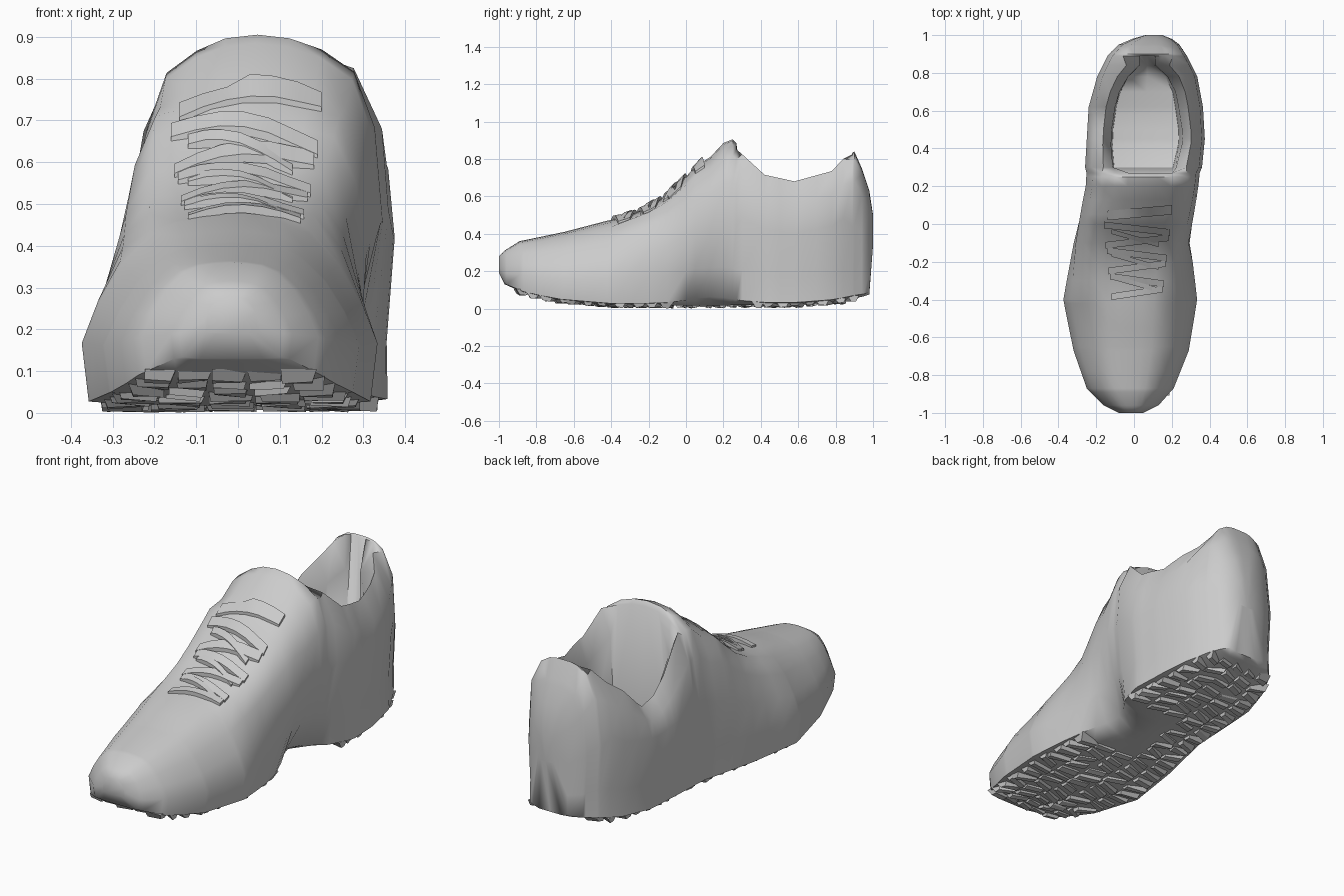
import bpy, bmesh, math, random
from mathutils import Vector

random.seed(4)
if "Cube" in bpy.data.objects:
    bpy.data.objects.remove(bpy.data.objects["Cube"], do_unlink=True)

grey = bpy.data.materials.new("plain grey")
grey.use_nodes = True
COLOUR = (0.6, 0.6, 0.6, 1)
grey.diffuse_color = COLOUR
grey.node_tree.nodes["Principled BSDF"].inputs["Base Color"].default_value = COLOUR

# Half cross-sections (width, height): toe, throat, open collar and heel
BASE = [(0, 0), (.6, 0), (.95, .02)]
TOE = BASE + [(1, .33), (.88, .55), (.73, .75), (.53, .91), (.35, .97), (.18, .99), (0, 1)]
THROAT = BASE + [(.94, .2), (.97, .5), (.91, .75), (.75, .9), (.5, .96), (.25, .99), (0, 1)]
COLLAR = BASE + [(.94, .22), (1, .58), (.95, .82), (.77, 1), (.62, .84), (.56, .38), (0, .35)]
HEEL = BASE + [(.94, .2), (1, .5), (.93, .8), (.65, .95), (.4, .99), (.2, 1), (0, 1)]

# Outline along the length: y, right edge, left edge
OUTLINE = [(-1, -.08, .05), (-.96, -.16, .13), (-.87, -.25, .21), (-.67, -.32, .29),
           (-.4, -.375, .335), (-.1, -.33, .31), (.2, -.265, .35), (.45, -.25, .375),
           (.62, -.24, .365), (.78, -.195, .335), (.89, -.14, .28), (.95, -.08, .24),
           (.98, -.01, .2), (1, .06, .15)]
# Height of the underside and of the top edge, and taper of the foot opening
UNDERSIDE = [(-1, .19), (-.97, .13), (-.87, .085), (-.7, .045), (-.4, .018), (0, .016),
             (.6, .02), (.8, .035), (.95, .065), (.98, .075), (1, .34)]
TOP = [(-1, .28), (-.97, .31), (-.89, .36), (-.65, .41), (-.42, .47), (-.2, .565), (-.1, .63),
       (0, .73), (.05, .785), (.13, .81), (.2, .885), (.25, .905), (.27, .885), (.3, .825),
       (.42, .715), (.58, .68), (.78, .735), (.84, .8), (.9, .84), (.94, .75), (.98, .63),
       (1, .5)]
OPENING = [(.3, .9), (.4, 1), (.5, 1), (.7, .87), (.8, .6), (.84, .3)]


def sample(table, t, column=1):
    for a, b in zip(table, table[1:]):
        if t <= b[0]:
            f = max(0, (t - a[0]) / (b[0] - a[0]))
            return a[column] + (b[column] - a[column]) * f
    return table[-1][column]


def section(y):
    """Closed ring of points around the shoe at one station."""
    blend = min(1, max(0, (y + .5) / .72))
    blend = blend * blend * (3 - 2 * blend)
    is_open = .28 < y < .85
    if is_open:
        half = COLLAR
    elif y > .5:
        half = HEEL
    else:
        half = [(a[0] + (b[0] - a[0]) * blend, a[1] + (b[1] - a[1]) * blend)
                for a, b in zip(TOE, THROAT)]
    x0, x1 = sample(OUTLINE, y, 1), sample(OUTLINE, y, 2)
    low, high = sample(UNDERSIDE, y), sample(TOP, y)
    mid, wide = (x0 + x1) / 2, (x1 - x0) / 2
    arch = math.exp(-((y - .13) / .15) ** 2)
    ankle_dip = .15 * math.exp(-((y - .55) / .15) ** 2)
    taper = sample(OPENING, y) if is_open else 1
    sunk = .025 * min(1, max(0, (y + .42) / .1)) if y < .08 else 0

    def place(i, side):
        w, h = half[i]
        z = low + (high - low) * h
        if side > 0 and i in (1, 2, 3):
            w *= 1 - arch * (.5, .42, .15)[i - 1]
            z += arch * (0, .03, .04)[i - 1]
        if side < 0 and i in (5, 6, 7):
            z -= ankle_dip * (.6 if i == 5 else 1)
            w *= 1 - .06 * blend
        if i in (7, 8):
            w *= taper
        elif i == 6:
            w *= (1 + taper) / 2
        if i > 6:
            z -= sunk
        return Vector((mid + side * w * wide, y, z))

    last = len(half) - 1
    return [place(i, 1) for i in range(last + 1)] + [place(i, -1) for i in range(last - 1, 0, -1)]


def finish(name, bm, angle=40):
    bmesh.ops.recalc_face_normals(bm, faces=bm.faces)
    mesh = bpy.data.meshes.new(name)
    bm.to_mesh(mesh)
    bm.free()
    obj = bpy.data.objects.new(name, mesh)
    bpy.context.collection.objects.link(obj)
    mesh.materials.append(grey)
    bpy.ops.object.select_all(action="DESELECT")
    obj.select_set(True)
    bpy.context.view_layer.objects.active = obj
    bpy.ops.object.shade_smooth_by_angle(angle=math.radians(angle))


def loft(name, rings, angle=40):
    bm = bmesh.new()
    rows = [[bm.verts.new(p) for p in ring] for ring in rings]
    n = len(rows[0])
    for a, b in zip(rows, rows[1:]):
        for i in range(n):
            j = (i + 1) % n
            bm.faces.new((a[i], a[j], b[j], b[i]))
    bm.faces.new(rows[0])
    bm.faces.new(rows[-1])
    finish(name, bm, angle)


# Upper with padded collar, throat and hollow foot opening
stations = sorted({row[0] for row in TOP + OUTLINE} | {-.78, -.55, -.3, .5, .7})
loft("shoe_upper", [section(y) for y in stations], 60)


def surface_height(x, y):
    over = sorted((p.x, p.z) for p in section(y)[5:14])
    return sample(over, x)


# Flat laces and the tongue lip follow the throat
def strap(name, start, end, width, thick, lift):
    rings = []
    for k in range(7):
        f = k / 6
        x = start[0] + (end[0] - start[0]) * f
        y = start[1] + (end[1] - start[1]) * f
        bow = lift * math.sin(math.pi * f)
        near, far = y - width / 2, y + width / 2
        za, zb = (surface_height(x, v) + bow for v in (near, far))
        rings.append([Vector((x, near, za - thick)), Vector((x, far, zb - thick)),
                      Vector((x, far, zb + thick)), Vector((x, near, za + thick))])
    loft(name, rings, 30)


for row in range(6):
    y = -.365 + row * .068
    spread = .12 + row * .008
    tilt = .02 * (-1) ** row
    strap("lace_%d" % row, (-spread, y - tilt), (spread + .03, y + tilt), .035, .01, .014)
for row in range(3):
    y = -.33 + row * .12
    strap("lace_cross_%d" % row, (-.12, y + .05), (.13, y - .02), .025, .01, .02)
strap("tongue_lip", (-.14, .045), (.2, .075), .05, .012, .004)


# Rugged tread: rows of irregular wedge lugs under forefoot and heel
bm = bmesh.new()
step, count = .07, 5
for row in range(26):
    y = -.87 + row * step
    x0, x1 = sample(OUTLINE, y, 1), sample(OUTLINE, y, 2)
    mid, wide = (x0 + x1) / 2, (x1 - x0) / 2 * .9
    z = sample(UNDERSIDE, y)
    for col in range(count):
        x = mid + ((col + .5) / count * 2 - 1) * wide
        if x > -.05 and abs(y - .13) < .2:
            continue
        hx, hy = wide / count * random.uniform(.85, 1.05), step * random.uniform(.45, .6)
        skew = random.uniform(-.02, .02)
        lean = random.uniform(-.01, .01)
        corners = [(-1, -1), (1, -1), (1, 1), (-1, 1)]
        roof = [bm.verts.new((x + a * hx, y + b * hy + a * skew, z + .02)) for a, b in corners]
        foot = [bm.verts.new((x + a * hx * .85 + lean, y + b * hy * .4 + a * skew + lean,
                              z - random.uniform(.004, .016))) for a, b in corners]
        bm.faces.new(roof)
        bm.faces.new(foot)
        for i in range(4):
            j = (i + 1) % 4
            bm.faces.new((roof[i], roof[j], foot[j], foot[i]))
finish("tread_lugs", bm, 20)
